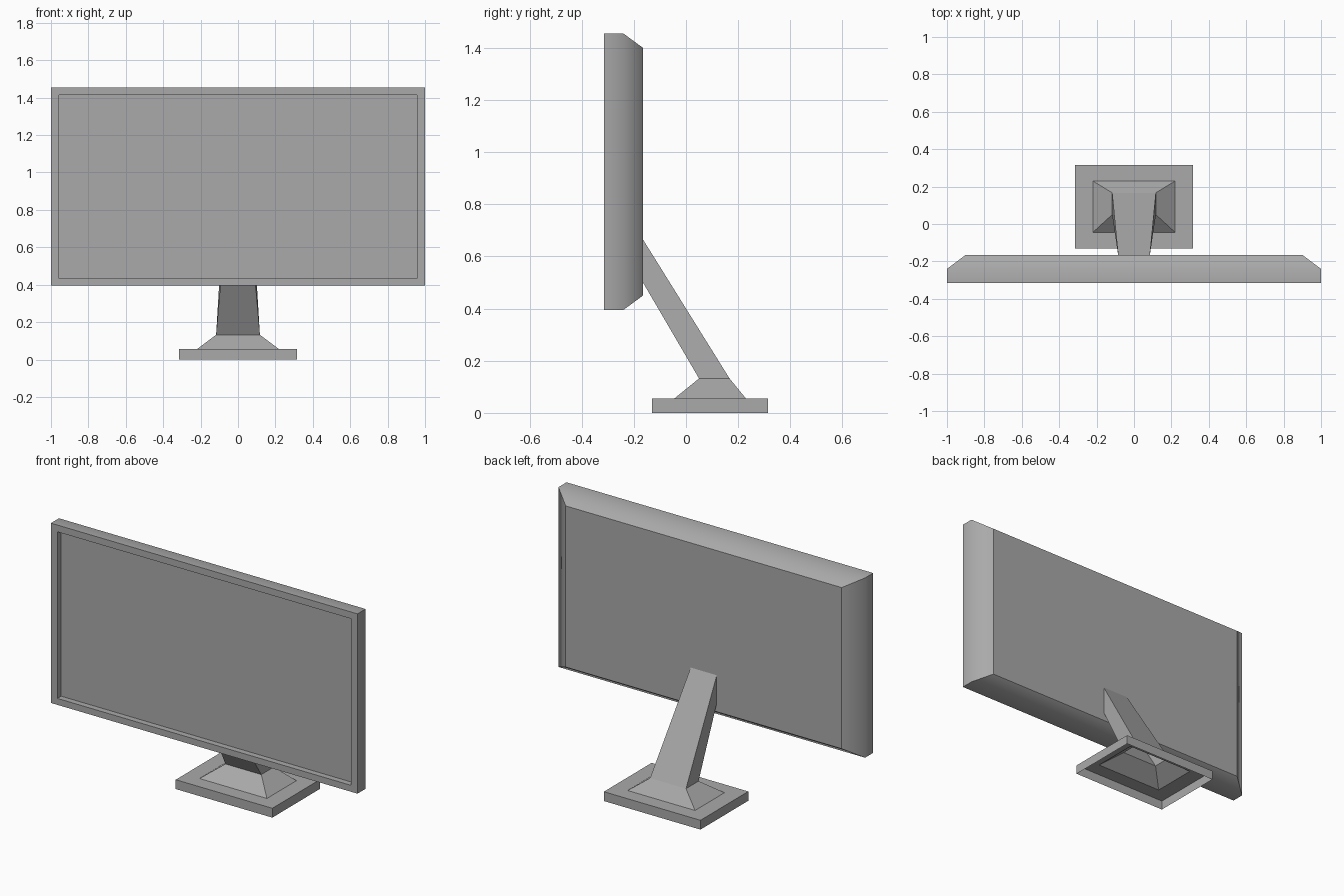
import bpy
import bmesh

cube = bpy.data.objects.get("Cube")
if cube:
    bpy.data.objects.remove(cube, do_unlink=True)

grey = bpy.data.materials.new("mid grey")
grey.use_nodes = True
colour = (0.4, 0.4, 0.4, 1)
grey.diffuse_color = colour
grey.node_tree.nodes["Principled BSDF"].inputs["Base Color"].default_value = colour


def flat_ring(hx, y0, y1, z):
    """Horizontal rectangle, counter-clockwise from above."""
    return [(-hx, y0, z), (hx, y0, z), (hx, y1, z), (-hx, y1, z)]


def upright_ring(hx, z0, z1, y):
    """Vertical rectangle, counter-clockwise from the front."""
    return [(-hx, y, z0), (hx, y, z0), (hx, y, z1), (-hx, y, z1)]


def loft(name, rings, cap_start=False, cap_end=False, soft_ring=None):
    """Skin a series of rectangles; only the soft ring's edges shade smooth."""
    bm = bmesh.new()
    loops = [[bm.verts.new(p) for p in ring] for ring in rings]
    for a, b in zip(loops, loops[1:]):
        for i in range(4):
            j = (i + 1) % 4
            bm.faces.new((a[i], a[j], b[j], b[i]))
    if cap_start:
        bm.faces.new(loops[0][::-1])
    if cap_end:
        bm.faces.new(loops[-1])
    soft = set(loops[soft_ring]) if soft_ring is not None else set()
    for face in bm.faces:
        face.smooth = soft_ring is not None
    for edge in bm.edges:
        edge.smooth = all(v in soft for v in edge.verts)
    mesh = bpy.data.meshes.new(name)
    bm.to_mesh(mesh)
    bm.free()
    mesh.materials.append(grey)
    obj = bpy.data.objects.new(name, mesh)
    bpy.context.collection.objects.link(obj)
    return obj


FRONT, RIM, BACK, PANEL = -0.315, -0.24, -0.165, -0.28
panel_ring = upright_ring(0.957, 0.433, 1.415, PANEL)

# Housing: back plate, chamfer, rim, bezel and recess wall
loft("screen_housing", [
    upright_ring(0.9, 0.45, 1.4, BACK),
    upright_ring(1.0, 0.395, 1.455, RIM),
    upright_ring(1.0, 0.395, 1.455, FRONT),
    upright_ring(0.957, 0.433, 1.415, FRONT),
    panel_ring,
], cap_start=True, soft_ring=1)

# Recessed display panel
loft("screen_panel", [panel_ring], cap_end=True)

# Hollow foot with a sloped collar, open underneath
collar_top = flat_ring(0.117, 0.05, 0.167, 0.132)
loft("base", [
    flat_ring(0.315, -0.13, 0.315, 0),
    flat_ring(0.315, -0.13, 0.315, 0.055),
    flat_ring(0.22, -0.045, 0.23, 0.055),
    collar_top,
])

# Tapered arm leaning forward to the back plate
loft("neck", [collar_top, upright_ring(0.085, 0.5, 0.665, BACK)])
